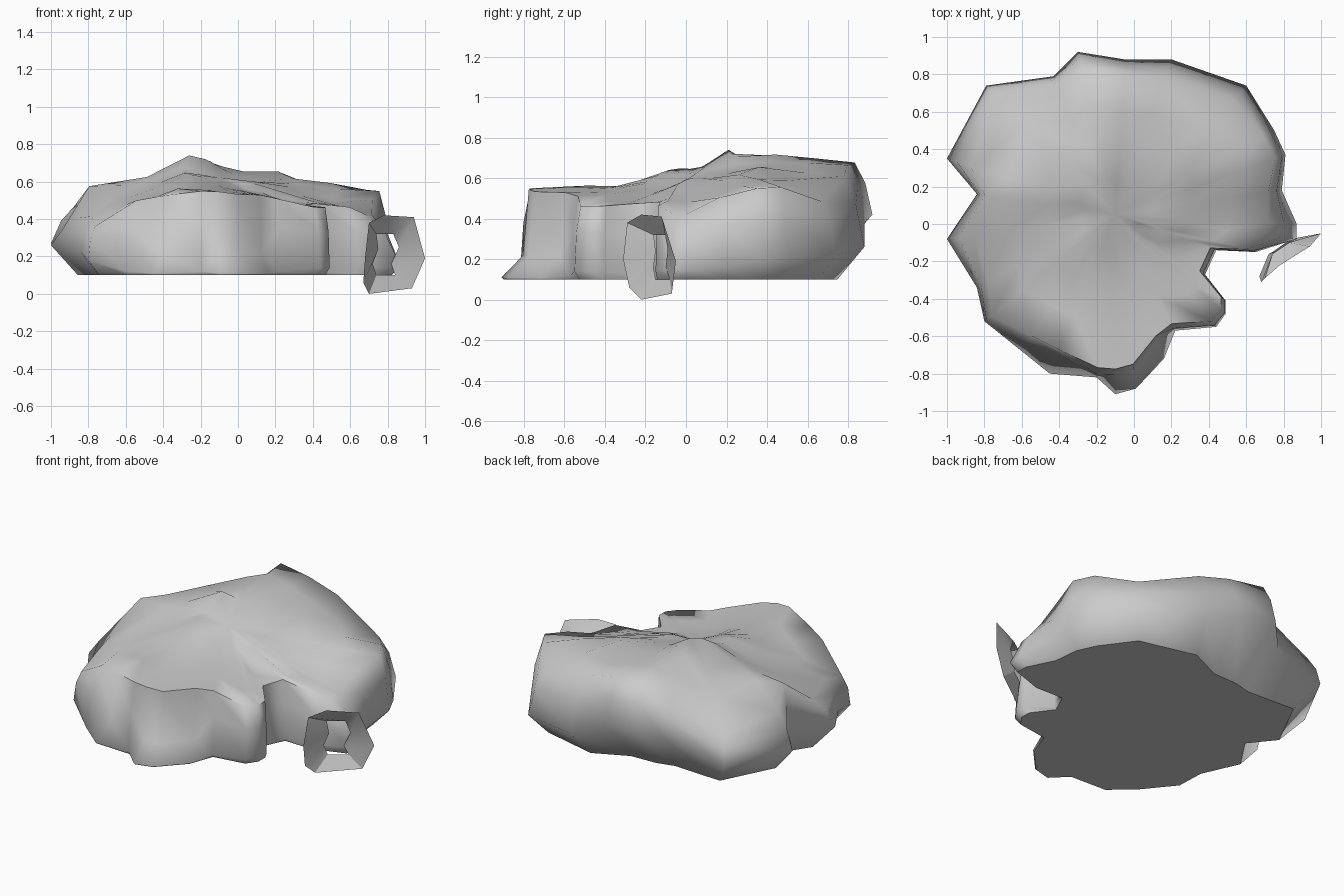
import bpy, bmesh
from mathutils import Vector

CENTRE = Vector((-0.1, 0.05))
BASE_Z = 0.1

# Plan outline of the rock: x, y, height of widest point, shoulder scale
OUTLINE = [
    (-0.30, 0.92, .42, .90), (-0.05, 0.88, .38, .90), (0.20, 0.88, .26, .88),
    (0.60, 0.74, .22, .90), (0.75, 0.50, .20, .93), (0.81, 0.37, .20, .94),
    (0.79, 0.18, .16, .92), (0.87, 0.00, .15, .84), (0.87, -0.08, .15, .82),
    (0.65, -0.15, .14, .93), (0.44, -0.14, .12, .94), (0.38, -0.27, .12, .94),
    (0.49, -0.41, .14, .96), (0.49, -0.48, .14, .96), (0.44, -0.55, .14, .95),
    (0.22, -0.57, .12, .94), (0.16, -0.72, .11, .84), (0.01, -0.88, .11, .86),
    (-0.10, -0.91, .11, .86), (-0.20, -0.82, .12, .94), (-0.45, -0.80, .11, .85),
    (-0.60, -0.68, .12, .89), (-0.80, -0.52, .18, .95), (-0.84, -0.34, .22, .92),
    (-1.00, -0.08, .26, .84), (-0.84, 0.16, .26, .94), (-1.00, 0.35, .27, .86),
    (-0.79, 0.74, .26, .93), (-0.43, 0.79, .34, .93)]

# Bumps and hollows on the top: x, y, height
HEIGHTS = [
    (-.27, .25, .75), (-.24, .74, .72), (-.25, .5, .73), (.15, .35, .66),
    (.2, .75, .61), (-.25, -.03, .65), (-.35, -.25, .56), (.5, .45, .60),
    (.74, .34, .55), (.55, .7, .48), (.6, 0, .48), (.75, -.05, .40),
    (-.75, .65, .42), (-.5, .5, .58), (-.42, .74, .54), (-.76, .22, .60),
    (-.88, .33, .46), (-.55, .25, .63), (-.3, -.55, .57), (-.2, -.74, .55),
    (.42, -.46, .46), (.3, -.2, .47), (-.6, -.45, .48), (-.78, -.46, .35),
    (-.65, -.03, .52), (-.85, -.06, .40), (.08, -.15, .54), (.05, -.66, .53),
    (-.5, -.6, .50), (.1, .05, .60)]


def top_height(p):
    total = weight = 0
    for x, y, z in HEIGHTS:
        w = 1 / (((p.x - x) ** 2 + (p.y - y) ** 2 + .004) ** 1.6)
        total += w * z
        weight += w
    return total / weight


def bridge(bm, a, b):
    n = len(a)
    for i in range(n):
        bm.faces.new((a[i], a[(i + 1) % n], b[(i + 1) % n], b[i]))


def finish(bm, name, angle):
    bmesh.ops.recalc_face_normals(bm, faces=bm.faces)
    mesh = bpy.data.meshes.new(name)
    bm.to_mesh(mesh)
    bm.free()
    obj = bpy.data.objects.new(name, mesh)
    bpy.context.collection.objects.link(obj)
    bpy.ops.object.select_all(action='DESELECT')
    obj.select_set(True)
    bpy.context.view_layer.objects.active = obj
    bpy.ops.object.shade_smooth_by_angle(angle=angle)
    return obj


# Rock body: flat base, widest ring, shoulder, then rings closing over the top
bm = bmesh.new()
rings = [[] for _ in range(7)]
for x, y, zw, ks in OUTLINE:
    d = Vector((x, y)) - CENTRE
    kb = 1 - 1.0 * (zw - BASE_Z)
    ring_top = top_height(CENTRE + d * ks)
    # the front toe sits low, everything else bulges out
    k_mid, f_mid = (ks + .03, .25) if zw < .115 else ((1 + ks) / 2 + .01, .6)
    levels = [(kb, BASE_Z), (1, zw), (k_mid, zw + (ring_top - zw) * f_mid)]
    levels += [(ks * f, None) for f in (1, .75, .5, .25)]
    for ring, (k, z) in zip(rings, levels):
        p = CENTRE + d * k
        ring.append(bm.verts.new((p.x, p.y, top_height(p) if z is None else z)))
for a, b in zip(rings, rings[1:]):
    bridge(bm, a, b)
bm.faces.new(rings[0][::-1])
tip = bm.verts.new((CENTRE.x, CENTRE.y, top_height(CENTRE)))
last = rings[-1]
for i in range(len(last)):
    bm.faces.new((last[i], last[(i + 1) % len(last)], tip))
# crisp edge round the flat base, soft everywhere else
for e in bm.edges:
    if all(abs(v.co.z - BASE_Z) < 1e-4 for v in e.verts):
        e.smooth = False
body = finish(bm, "rock_body", 1.3)

# Flared side ring: outer rim sloping back to a smaller inner opening
OUTER = [(.70, -.22, 0), (.67, -.28, .06), (.68, -.31, .20), (.70, -.29, .38),
         (.78, -.22, .42), (.94, -.12, .41), (1.0, -.05, .19), (.93, -.07, .03)]
INNER = [(.74, -.15, .10), (.72, -.16, .16), (.75, -.15, .24), (.74, -.16, .32),
         (.83, -.10, .32), (.86, -.09, .25), (.82, -.10, .16), (.84, -.08, .10)]
bm = bmesh.new()
bridge(bm, [bm.verts.new(p) for p in OUTER], [bm.verts.new(p) for p in INNER])
finish(bm, "side_ring", 0.5)
